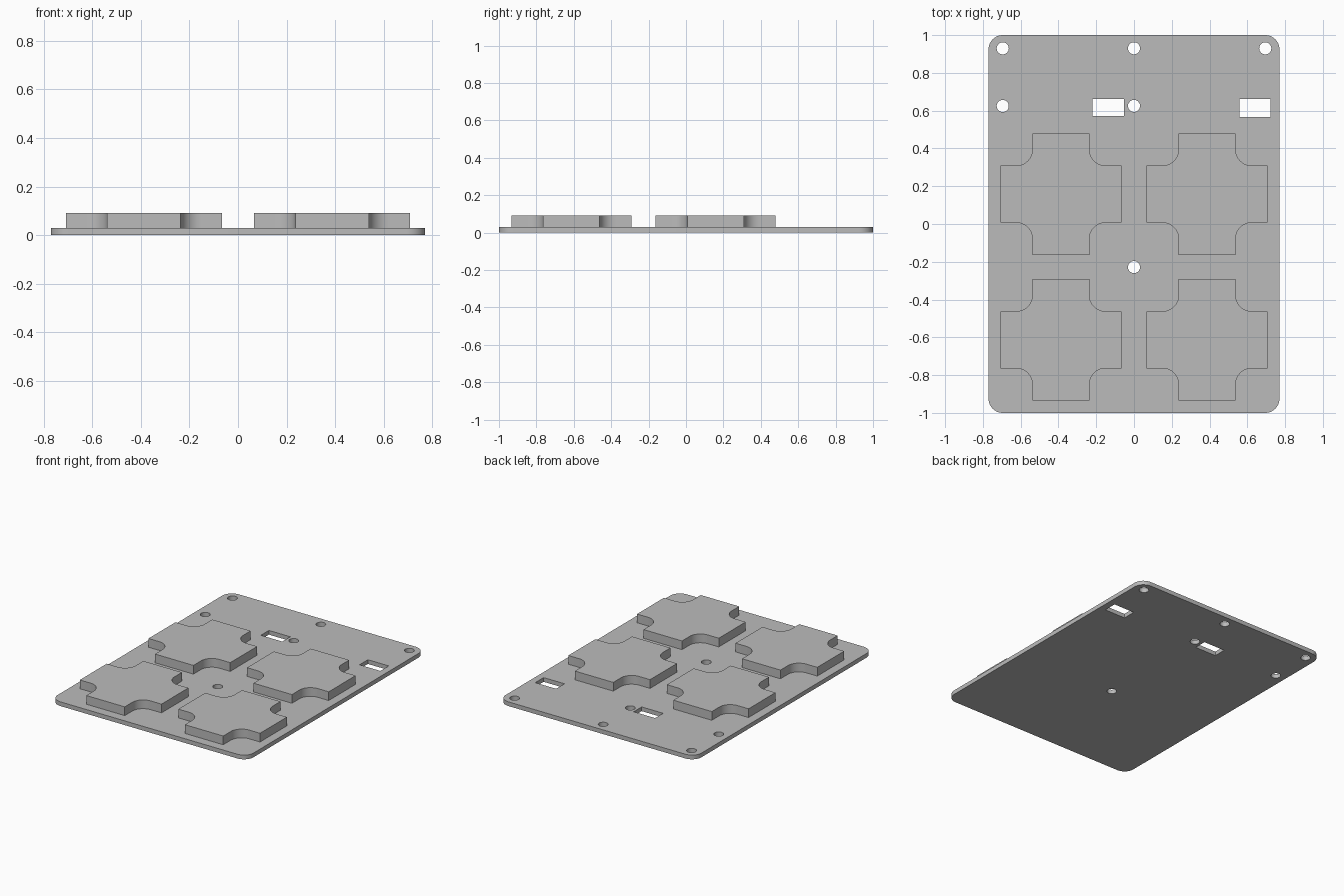
import bpy, bmesh, math

if "Cube" in bpy.data.objects:
    bpy.data.objects.remove(bpy.data.objects["Cube"], do_unlink=True)

# Single grey finish
grey = bpy.data.materials.new("plain grey")
grey.use_nodes = True
grey.diffuse_color = (0.5, 0.5, 0.5, 1)
grey.node_tree.nodes["Principled BSDF"].inputs["Base Color"].default_value = (0.5, 0.5, 0.5, 1)


def arc(cx, cy, r, start, end, steps):
    """Points on an arc, angles in degrees."""
    angles = [math.radians(start + (end - start) * i / steps) for i in range(steps + 1)]
    return [(cx + r * math.cos(a), cy + r * math.sin(a)) for a in angles]


def rectangle(x0, x1, y0, y1):
    return [(x0, y0), (x1, y0), (x1, y1), (x0, y1)]


def slab(name, outlines, z0, z1):
    """Extrude a flat outline; every outline after the first is an opening."""
    curve = bpy.data.curves.new(name, "CURVE")
    curve.dimensions = "2D"
    curve.fill_mode = "BOTH"
    curve.extrude = (z1 - z0) / 2
    for points in outlines:
        spline = curve.splines.new("POLY")
        spline.points.add(len(points) - 1)
        for target, (x, y) in zip(spline.points, points):
            target.co = (x, y, 0, 1)
        spline.use_cyclic_u = True
    temp = bpy.data.objects.new(name + " outline", curve)
    bpy.context.collection.objects.link(temp)
    graph = bpy.context.evaluated_depsgraph_get()
    mesh = bpy.data.meshes.new_from_object(temp.evaluated_get(graph))
    bpy.data.objects.remove(temp, do_unlink=True)

    # Weld caps to walls and lift to height
    bm = bmesh.new()
    bm.from_mesh(mesh)
    bmesh.ops.remove_doubles(bm, verts=bm.verts, dist=0.0001)
    bmesh.ops.translate(bm, verts=bm.verts, vec=(0, 0, (z0 + z1) / 2))
    bmesh.ops.recalc_face_normals(bm, faces=bm.faces)
    bm.to_mesh(mesh)
    bm.free()

    mesh.materials.clear()
    mesh.materials.append(grey)
    obj = bpy.data.objects.new(name, mesh)
    bpy.context.collection.objects.link(obj)
    bpy.ops.object.select_all(action="DESELECT")
    obj.select_set(True)
    bpy.context.view_layer.objects.active = obj
    bpy.ops.object.shade_smooth_by_angle(angle=math.radians(30))
    return obj


# Base plate with rounded corners, round holes and two slots
half_x, half_y, corner = 0.77, 1.0, 0.075
plate = []
for i, (sx, sy) in enumerate([(1, 1), (-1, 1), (-1, -1), (1, -1)]):
    plate += arc(sx * (half_x - corner), sy * (half_y - corner), corner, 90 * i, 90 * i + 90, 12)

hole_centres = [(-0.695, 0.93), (0, 0.93), (0.695, 0.93),
                (-0.695, 0.625), (0, 0.625), (0, -0.228)]
holes = [arc(x, y, 0.032, 0, 360, 32)[:-1] for x, y in hole_centres]
slots = [rectangle(-0.22, -0.052, 0.571, 0.661), rectangle(0.558, 0.722, 0.567, 0.661)]
slab("base_plate", [plate] + holes + slots, 0, 0.03)

# Cross-shaped pads with filleted inside corners
reach, arm, fillet = 0.321, 0.151, 0.085


def pad_outline(cx, cy):
    quarter = [(reach, arm)] + arc(arm + fillet, arm + fillet, fillet, 270, 180, 10) + [(arm, reach)]
    points = []
    for turn in range(4):
        points += [(cx + x, cy + y) for x, y in quarter]
        quarter = [(-y, x) for x, y in quarter]
    return points


for row, y in (("front", -0.613), ("back", 0.158)):
    for side, x in (("left", 0.387), ("right", -0.387)):
        slab(f"{row}_{side}_pad", [pad_outline(x, y)], 0.025, 0.092)
